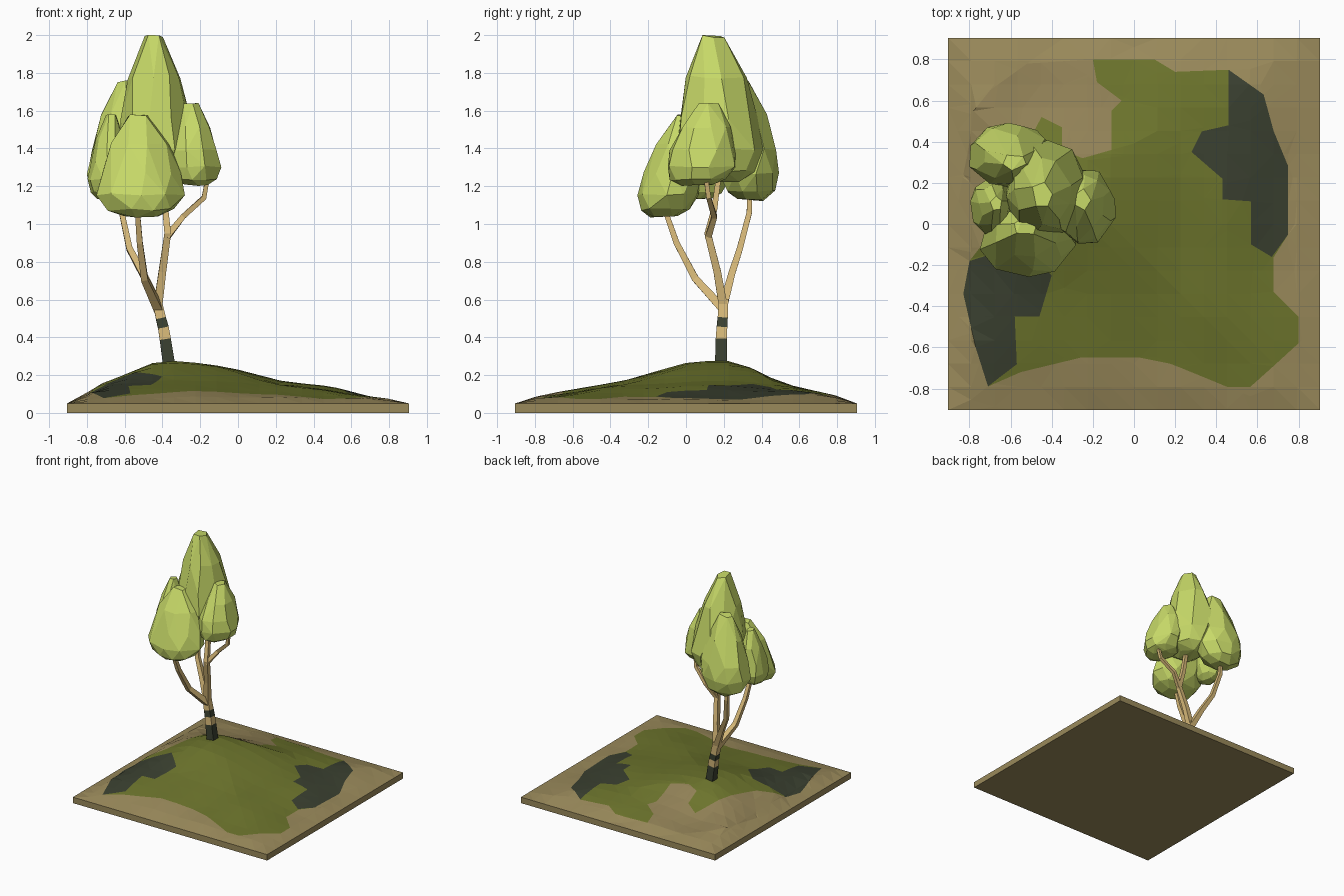
import bpy, bmesh, math, random
from mathutils import Vector, geometry

if "Cube" in bpy.data.objects:
    bpy.data.objects.remove(bpy.data.objects["Cube"])

random.seed(4)


def material(name, r, g, b):
    m = bpy.data.materials.new(name)
    m.diffuse_color = [(c / 255 / 12.92 if c < 11 else ((c / 255 + .055) / 1.055) ** 2.4)
                       for c in (r, g, b)] + [1]
    m.use_nodes = True
    m.node_tree.nodes["Principled BSDF"].inputs["Base Color"].default_value = m.diffuse_color
    return m


EARTH = material("earth", 154, 138, 91)
PATH = material("path", 145, 129, 86)
GRASS = material("grass", 108, 116, 44)
DARK = material("dark_moss", 58, 64, 48)
BARK = material("bark", 214, 184, 120)
LEAF = material("leaf", 199, 217, 104)


def finish(bm, name, mats):
    bmesh.ops.recalc_face_normals(bm, faces=bm.faces)
    me = bpy.data.meshes.new(name)
    bm.to_mesh(me)
    bm.free()
    for m in mats:
        me.materials.append(m)
    ob = bpy.data.objects.new(name, me)
    bpy.context.collection.objects.link(ob)
    return ob


# Terrain outlines seen from above
hill = [(-.71, -.79), (-.55, -.72), (-.26, -.65), (.03, -.65), (.18, -.68), (.45, -.79),
        (.57, -.79), (.8, -.58), (.8, -.45), (.68, -.33), (.68, -.16), (.75, -.05), (.75, .28),
        (.68, .45), (.63, .63), (.46, .75), (.2, .74), (.1, .8), (-.2, .8), (-.18, .69),
        (-.06, .6), (-.11, .55), (-.11, .36), (-.25, .32), (-.35, .36), (-.35, .47),
        (-.45, .52), (-.55, .33), (-.66, 0), (-.8, -.18), (-.83, -.34), (-.77, -.6)]
dark_right = [(.46, .75), (.63, .63), (.68, .45), (.75, .28), (.75, -.05), (.67, -.16),
              (.57, -.1), (.57, .11), (.43, .12), (.43, .22), (.28, .35), (.33, .45), (.46, .48)]
dark_left = [(-.71, -.79), (-.57, -.68), (-.58, -.45), (-.46, -.45), (-.4, -.25), (-.55, -.1),
             (-.8, -.18), (-.83, -.34), (-.77, -.6)]
path = [(-.2, .8), (-.52, .78), (-.7, .65), (-.78, .55), (-.8, .4), (-.83, .24), (-.66, .05),
        (-.4, .3), (-.05, .33), (-.05, .62), (-.18, .69)]

# Mound silhouettes along x and y
prof_x = [(-.905, .07), (-.8, .10), (-.77, .14), (-.62, .2), (-.45, .27), (-.35, .285),
          (-.15, .262), (0, .23), (.2, .175), (.5, .135), (.65, .1), (.78, .07), (.905, .07)]
prof_y = [(-.905, .07), (-.8, .08), (-.5, .145), (-.3, .18), (0, .265), (.2, .285),
          (.35, .25), (.45, .2), (.6, .145), (.7, .12), (.85, .07), (.905, .07)]


def profile(pts, t):
    for (a, za), (b, zb) in zip(pts, pts[1:]):
        if t <= b:
            z = za + (zb - za) * max(0, (t - a) / (b - a))
            return (z - .07) / .215
    return 0


def height(x, y):
    gx, gy = profile(prof_x, x), profile(prof_y, y)
    g = .5 * (gx * gy + min(gx, gy))
    g *= 1 - .55 * math.exp(-((x + .52) ** 2 + (y - .66) ** 2) / .07)
    edge = min(1, (.905 - max(abs(x), abs(y))) / .11)
    bump = .007 * math.sin(9 * x + 4 * y) * math.sin(8 * y - 5 * x) * (1 - g)
    return .05 + max(0, edge) * (.02 + bump) + .215 * g


def inside(p, poly):
    hit = False
    for (x1, y1), (x2, y2) in zip(poly, poly[1:] + poly[:1]):
        if (y1 > p.y) != (y2 > p.y) and p.x < (x2 - x1) * (p.y - y1) / (y2 - y1) + x1:
            hit = not hit
    return hit


# Ground: grid cut along the patch outlines, coloured by patch, lifted into a mound
bm = bmesh.new()
bmesh.ops.create_grid(bm, x_segments=16, y_segments=16, size=.905)
for poly in (hill, dark_right, dark_left, path):
    for a, b in zip(poly, poly[1:] + poly[:1]):
        a, b = Vector((*a, 0)), Vector((*b, 0))
        near = []
        for f in bm.faces:
            c = f.calc_center_bounds()
            q, t = geometry.intersect_point_line(c, a, b)
            if (c - a.lerp(b, min(1, max(0, t)))).length < .085:
                near.append(f)
        geom = set(near)
        for f in near:
            geom.update(f.edges)
            geom.update(f.verts)
        d = b - a
        bmesh.ops.bisect_plane(bm, geom=list(geom), dist=.002, plane_co=a,
                               plane_no=Vector((-d.y, d.x, 0)).normalized())
bmesh.ops.triangulate(bm, faces=bm.faces)
for f in bm.faces:
    c = f.calc_center_median()
    if inside(c, dark_right) or inside(c, dark_left):
        f.material_index = 3
    elif inside(c, hill):
        f.material_index = 2
    elif inside(c, path):
        f.material_index = 1
for v in bm.verts:
    v.co.z = height(v.co.x, v.co.y)
rim = [e for e in bm.edges if e.is_boundary]
ext = bmesh.ops.extrude_edge_only(bm, edges=rim)["geom"]
for g in ext:
    if isinstance(g, bmesh.types.BMVert):
        g.co.z = 0
    elif isinstance(g, bmesh.types.BMFace):
        g.material_index = 0
bmesh.ops.contextual_create(bm, geom=[g for g in ext if isinstance(g, bmesh.types.BMEdge)
                                      and g.is_boundary])
for f in bm.faces:
    if f.calc_center_median().z < .045:
        f.material_index = 0
finish(bm, "ground", [EARTH, PATH, GRASS, DARK])


# Trunk and branches: four-sided tapered tubes
def tube(name, pts, radii, mats=(BARK,)):
    bm = bmesh.new()
    pts = [Vector(p) for p in pts]
    rings = []
    for i, (p, r) in enumerate(zip(pts, radii)):
        d = (pts[min(i + 1, len(pts) - 1)] - pts[max(i - 1, 0)]).normalized()
        u = (Vector((1, 0, 0)) - d * d.x).normalized()
        w = d.cross(u)
        rings.append([bm.verts.new(p + r * (u * math.cos(a) + w * math.sin(a)))
                      for a in [math.pi / 4 + k * math.pi / 2 for k in range(4)]])
    for i, (lo, hi) in enumerate(zip(rings, rings[1:])):
        for k in range(4):
            f = bm.faces.new((lo[k], lo[k - 1], hi[k - 1], hi[k]))
            f.material_index = (i + 1) % 2 if len(mats) > 1 else 0
    bm.faces.new(rings[0])
    bm.faces.new(rings[-1])
    finish(bm, name, mats)


tube("trunk", [(-.36, .185, .22), (-.385, .187, .39), (-.395, .19, .45), (-.408, .194, .5),
               (-.43, .2, .6)], [.046, .042, .04, .038, .034], [BARK, DARK])
tube("right_branch", [(-.425, .198, .56), (-.4, .165, .75), (-.372, .115, .95),
                      (-.385, .15, 1.08), (-.4, .18, 1.3)], [.033, .028, .025, .022, .018])
tube("right_twig", [(-.378, .118, .93), (-.29, .15, 1.04), (-.18, .12, 1.14),
                    (-.155, .1, 1.28)], [.024, .02, .018, .015])
tube("front_branch", [(-.42, .197, .55), (-.495, .05, .71), (-.52, -.05, .9),
                      (-.535, -.12, 1.1)], [.033, .026, .022, .018])
tube("back_branch", [(-.425, .198, .57), (-.5, .24, .73), (-.575, .285, .87),
                     (-.615, .335, 1.06), (-.62, .34, 1.22)], [.032, .026, .023, .02, .017])


# Foliage: faceted teardrop clumps
def clump(name, centre, rx, ry, z0, z1, apex, sides=9):
    bm = bmesh.new()
    for t, s in [(0, .45), (.07, .8), (.22, 1), (.42, .93), (.7, .7), (.98, .27)]:
        cx = centre[0] + (apex[0] - centre[0]) * t
        cy = centre[1] + (apex[1] - centre[1]) * t
        n = 5 if t > .9 or t == 0 else sides
        start = random.random() * 6
        for k in range(n):
            a = start + 2 * math.pi * (k + random.uniform(-.2, .2)) / n
            r = s * random.uniform(.95, 1.05)
            z = z0 + (z1 - z0) * (t + random.uniform(0, .025))
            bm.verts.new((cx + rx * r * math.cos(a), cy + ry * r * math.sin(a), min(z, z1)))
    res = bmesh.ops.convex_hull(bm, input=bm.verts)
    bmesh.ops.delete(bm, geom=[g for g in res["geom_interior"] if g.is_valid], context='VERTS')
    bmesh.ops.dissolve_limit(bm, angle_limit=math.radians(9), verts=bm.verts, edges=bm.edges)
    finish(bm, name, [LEAF])


clump("top_foliage", (-.42, .185), .2, .23, 1.22, 2.0, (-.45, .14))
clump("front_foliage", (-.51, -.115), .23, .165, 1.03, 1.58, (-.525, -.01))
clump("right_foliage", (-.225, .065), .145, .19, 1.2, 1.64, (-.25, .12))
clump("back_foliage", (-.61, .345), .205, .16, 1.12, 1.76, (-.58, .3))
clump("left_foliage", (-.7, .08), .105, .14, 1.13, 1.58, (-.67, .1))
